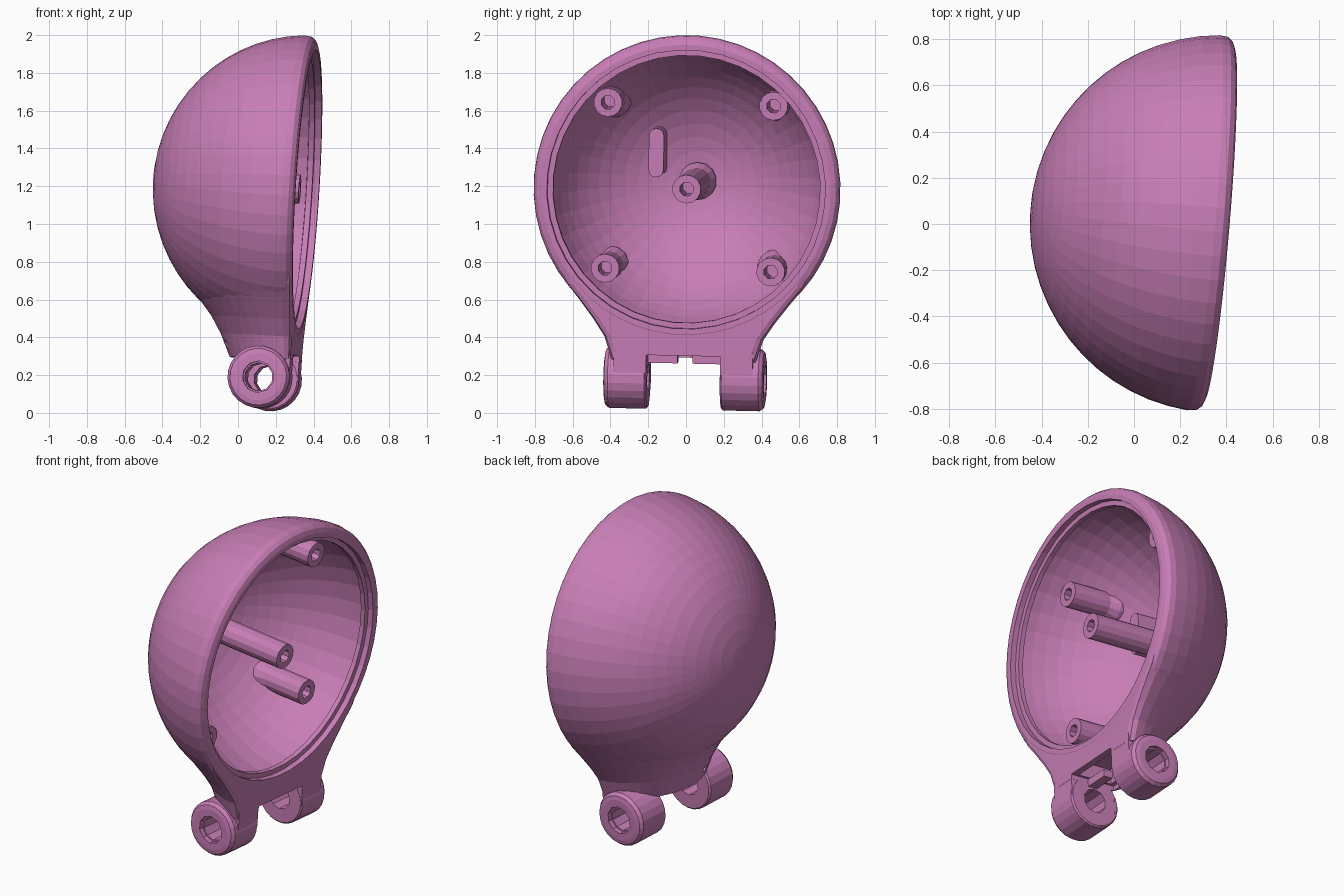
import bpy, bmesh
from math import sin, cos, pi, asin, radians
from mathutils import Matrix

if "Cube" in bpy.data.objects:
    bpy.data.objects.remove(bpy.data.objects["Cube"])


def finish(name, bm):
    bmesh.ops.remove_doubles(bm, verts=bm.verts, dist=1e-5)
    bmesh.ops.recalc_face_normals(bm, faces=bm.faces)
    me = bpy.data.meshes.new(name)
    bm.to_mesh(me)
    bm.free()
    ob = bpy.data.objects.new(name, me)
    bpy.context.collection.objects.link(ob)
    return ob


def loft(name, rings, capped):
    bm = bmesh.new()
    rows = [[bm.verts.new(p) for p in ring] for ring in rings]
    n = len(rows[0])
    for a, b in zip(rows, rows[1:]):
        for i in range(n):
            j = (i + 1) % n
            bm.faces.new((a[i], a[j], b[j], b[i]))
    if capped:
        bm.faces.new(rows[0])
        bm.faces.new(rows[-1])
    return finish(name, bm)


def revolve(name, profile, segs, axis='X', at=(0, 0)):
    """Profile of (position along axis, radius), ending on the axis."""
    rings = []
    for p, r in profile:
        ring = []
        for i in range(segs):
            a = 2 * pi * (i + 0.5) / segs
            c, s = at[0] + r * cos(a), at[1] + r * sin(a)
            ring.append((p, c, s) if axis == 'X' else (c, p, s))
        rings.append(ring)
    return loft(name, rings, False)


def rod(name, p0, p1, r, segs, axis='X', at=(0, 0)):
    return revolve(name, [(p0, 0), (p0, r), (p1, r), (p1, 0)], segs, axis, at)


def box(name, lo, hi):
    rings = [[(lo[0], lo[1], z), (hi[0], lo[1], z), (hi[0], hi[1], z), (lo[0], hi[1], z)]
             for z in (lo[2], hi[2])]
    return loft(name, rings, True)


def combine(target, tool, op):
    mod = target.modifiers.new(op, 'BOOLEAN')
    mod.operation, mod.solver, mod.object = op, 'EXACT', tool
    bpy.context.view_layer.objects.active = target
    bpy.ops.object.modifier_apply(modifier=mod.name)
    bpy.data.objects.remove(tool)


# Everything is built around the rim centre, opening towards +x.
R, INNER = 0.818, 0.757

# Outer dome with a rounded rim
arc = [(-R * sin(t), R * cos(t)) for t in [0.08 + (pi / 2 - 0.08) * i / 14 for i in range(14)]]
shell = revolve("dome_housing", [(0, 0), (0, R - 0.05), (-0.01, R - 0.023), (-0.03, R - 0.007)]
                + arc + [(-R, 0)], 48)

# Neck tapering from the dome down to the hinge: (height, half width, depth)
levels = [(-0.45, 0.665, 0.665), (-0.51, 0.636, 0.636), (-0.59, 0.57, 0.555),
          (-0.70, 0.485, 0.465), (-0.79, 0.425, 0.41), (-0.91, 0.385, 0.355)]
rings = []
for w, h, d in levels:
    ts = [0.1 + (pi - 0.2) * i / 20 for i in range(21)]
    half = [(-d * sin(t), h * cos(t), w) for t in ts]
    rings.append([(-0.002, h - 0.04, w), (-0.012, h - 0.014, w)] + half
                 + [(-0.012, 0.014 - h, w), (-0.002, 0.04 - h, w)])
combine(shell, loft("neck", rings, True), 'UNION')

# Hinge arms and barrels
HINGE = (-0.163, -1.012)
for s in (-1, 1):
    ys = sorted((s * 0.197, s * 0.37))
    combine(shell, box("arm", (-0.17, ys[0], -1.012), (-0.003, ys[1], -0.86)), 'UNION')
    profile = [(0.195, 0), (0.195, 0.155), (0.205, 0.165), (0.40, 0.165), (0.42, 0.15),
               (0.425, 0.125), (0.425, 0)]
    combine(shell, revolve("barrel", [(s * p, r) for p, r in profile], 24, 'Y', HINGE), 'UNION')

# Bowl cutter with an overhanging lip; posts are left standing by removing them from the cutter
t0 = pi / 2 - asin(0.07 / INNER)
bowl = [(-INNER * cos(t), INNER * sin(t)) for t in [t0 * (1 - i / 14) for i in range(14)]]
cavity = revolve("cavity", [(0.1, 0), (0.1, 0.74), (-0.035, 0.74), (-0.035, 0.71), (-0.065, 0.71)]
                 + bowl + [(-INNER, 0)], 40)
posts = [(y, z, -0.21, 0.46) for y in (-0.44, 0.44) for z in (-0.44, 0.44)] + [(0, 0, -0.04, 0.66)]
for y, z, tip, flare in posts:
    profile = [(-1, 0), (-1, 0.1), (-flare - 0.06, 0.1), (-flare, 0.076), (tip, 0.076), (tip, 0)]
    combine(cavity, revolve("post", profile, 14, 'X', (y, z)), 'DIFFERENCE')

# Raised key rib on the bowl floor
rib = []
for x in (-1, -0.5):
    rib.append([(x, -0.203 + 0.04 * cos(a), 0.16 + (0.09 if i < 7 else -0.09) + 0.04 * sin(a))
                for i, a in enumerate([pi * k / 6 for k in range(7)]
                                      + [pi + pi * k / 6 for k in range(7)])])
combine(cavity, loft("rib", rib, True), 'DIFFERENCE')
combine(shell, cavity, 'DIFFERENCE')

# Screw holes in the posts
for y, z, tip, flare in posts:
    combine(shell, rod("screw_hole", tip - 0.2, tip + 0.05, 0.038, 8, 'X', (y, z)), 'DIFFERENCE')

# Hinge pin bore, with a wider recess at each outer end
combine(shell, rod("bore", -0.6, 0.6, 0.075, 10, 'Y', HINGE), 'DIFFERENCE')
for s in (-1, 1):
    combine(shell, rod("recess", s * 0.395, s * 0.6, 0.084, 10, 'Y', HINGE), 'DIFFERENCE')

# Notch between the arms, pocket under the neck and small cable hole at the back
combine(shell, box("notch", (-0.3, -0.196, -1.2), (0.05, 0.196, -0.882)), 'DIFFERENCE')
combine(shell, box("pocket", (-0.27, -0.18, -1.0), (-0.045, 0.18, -0.79)), 'DIFFERENCE')
combine(shell, rod("cable_hole", -0.45, -0.2, 0.025, 8, 'X', (-0.12, -0.845)), 'DIFFERENCE')

# Latch tabs bridging the pocket
parts = [shell]
for s in (-1, 1):
    ys = sorted((s * 0.04, s * 0.198))
    parts.append(box("latch_tab", (-0.18, ys[0], -0.93), (-0.12, ys[1], -0.885)))

# Tilt everything into its resting pose and colour it
pose = (Matrix.Translation((0.367, 0, 1.182)) @ Matrix.Rotation(radians(-4.8), 4, 'Z')
        @ Matrix.Rotation(radians(3.5), 4, 'Y') @ Matrix.Rotation(radians(-1.3), 4, 'X'))
pink = bpy.data.materials.new("pink_plastic")
pink.diffuse_color = (0.58, 0.21, 0.47, 1)
pink.use_nodes = True
pink.node_tree.nodes["Principled BSDF"].inputs["Base Color"].default_value = pink.diffuse_color
for ob in parts:
    ob.data.transform(pose)
    ob.data.materials.clear()
    ob.data.materials.append(pink)
